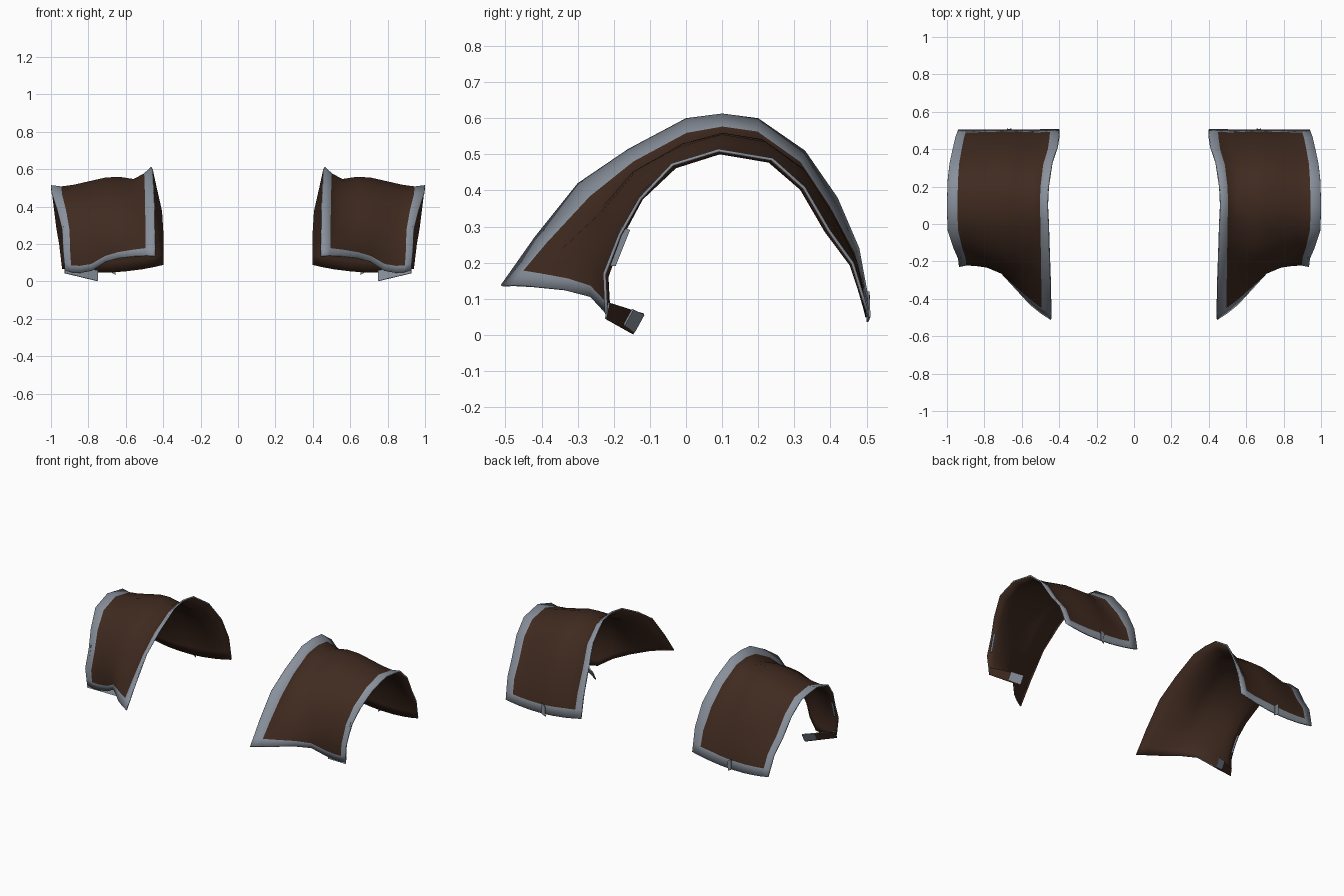
import bpy
from mathutils import Vector

cube = bpy.data.objects.get("Cube")
if cube:
    bpy.data.objects.remove(cube, do_unlink=True)


def make_material(name, colour):
    mat = bpy.data.materials.new(name)
    mat.use_nodes = True
    mat.diffuse_color = (*colour, 1)
    shader = mat.node_tree.nodes["Principled BSDF"]
    shader.inputs["Base Color"].default_value = (*colour, 1)
    shader.inputs["Roughness"].default_value = 0.7
    return mat


leather = make_material("dark_brown_leather", (0.05, 0.023, 0.014))
steel = make_material("grey_steel_trim", (0.25, 0.28, 0.33))


def make_sheet(name, verts, faces, thickness, trim_rule, lined):
    """Thickened sheet mirrored to the other side; a lined one is leather inside."""
    mesh = bpy.data.meshes.new(name)
    mesh.from_pydata(verts, [], faces)
    obj = bpy.data.objects.new(name, mesh)
    bpy.context.collection.objects.link(obj)
    mesh.materials.append(leather)
    mesh.materials.append(steel)
    for poly in mesh.polygons:
        poly.material_index = 1 if trim_rule(poly.index) else 0
    solid = obj.modifiers.new("thickness", "SOLIDIFY")
    solid.thickness = thickness
    solid.offset = -1
    solid.material_offset = -1 if lined else 0
    mirror = obj.modifiers.new("mirror", "MIRROR")
    mirror.use_axis[0] = True
    return obj


# Rails run over the arch from the front hem to the back hem
inner_rail = [(.445, -.513, .138), (.447, -.42, .27), (.45, -.3, .42), (.455, -.16, .515),
              (.46, 0, .6), (.465, .1, .613), (.46, .2, .6), (.44, .33, .51),
              (.41, .42, .38), (.4, .48, .24), (.4, .508, .09)]
middle_rail = [(.71, -.265, .105), (.71, -.265, .2), (.71, -.23, .32), (.71, -.15, .44),
               (.71, -.02, .52), (.71, .1, .555), (.71, .22, .535), (.71, .33, .455),
               (.7, .41, .33), (.69, .475, .2), (.68, .505, .05)]
outer_rail = [(.925, -.225, .06), (.935, -.23, .17), (.94, -.187, .28), (.965, -.13, .38),
              (.995, -.04, .475), (1, .09, .515), (.995, .24, .49), (.985, .33, .41),
              (.97, .4, .29), (.955, .465, .2), (.94, .505, .07)]

# Per column: position across, sink below the rails, front hem shift in y and z
columns = [(0, 0, 0, 0), (.085, .025, -.026, .006), (.2, .04, -.043, .01),
           (.36, .01, -.027, .01), (.5, 0, 0, 0), (.66, .005, .01, -.036),
           (.8, .012, 0, -.034), (.91, .013, -.003, -.02), (1, 0, 0, 0)]
last = len(inner_rail) - 1
rows = [0, .33] + list(range(1, last)) + [last - .35, last]


def on_rail(rail, t):
    i = min(int(t), last - 1)
    return Vector(rail[i]).lerp(Vector(rail[i + 1]), t - i)


def surface_point(t, s, sink, hem_y, hem_z):
    a, m, b = (on_rail(r, t) for r in (inner_rail, middle_rail, outer_rail))
    p = a * (2 * (s - .5) * (s - 1)) + m * (4 * s * (1 - s)) + b * (2 * s * (s - .5))
    inward = Vector((0, .1 - p.y, .1 - p.z)).normalized()
    sink_fade = min(1, t / 2, (last - t) / 2)
    hem_fade = max(0, 1 - t / 2)
    return p + inward * sink * sink_fade + Vector((0, hem_y, hem_z)) * hem_fade


# Curved guard with steel edging on all four borders
width = len(columns)
verts = [surface_point(t, *column) for t in rows for column in columns]
faces = [(i * width + j, i * width + j + 1, (i + 1) * width + j + 1, (i + 1) * width + j)
         for i in range(len(rows) - 1) for j in range(width - 1)]


def is_border(index):
    i, j = divmod(index, width - 1)
    return i in (0, len(rows) - 2) or j in (0, width - 2)


guard = make_sheet("curved_guards", verts, faces, 0.008, is_border, True)
guard.data.shade_smooth()


# Small folded ends of the edging
def make_fold(name, corners, lined=False):
    make_sheet(name, corners, [(0, 1, 2, 3)], 0.005, lambda i: True, lined)


make_fold("front_corner_folds",
          [(.75, -.15, .003), (.925, -.225, .045), (.925, -.215, .09), (.75, -.12, .06)], True)
make_fold("corner_fold_tips",
          [(.75, -.142, .006), (.75, -.115, .055), (.82, -.145, .07), (.82, -.17, .025)])
make_fold("outer_edge_folds",
          [(.925, -.215, .19), (.925, -.195, .19), (.935, -.155, .29), (.935, -.18, .3)])
make_fold("back_hem_folds",
          [(.655, .505, .035), (.655, .51, .1), (.68, .508, .12), (.68, .511, .05)])
